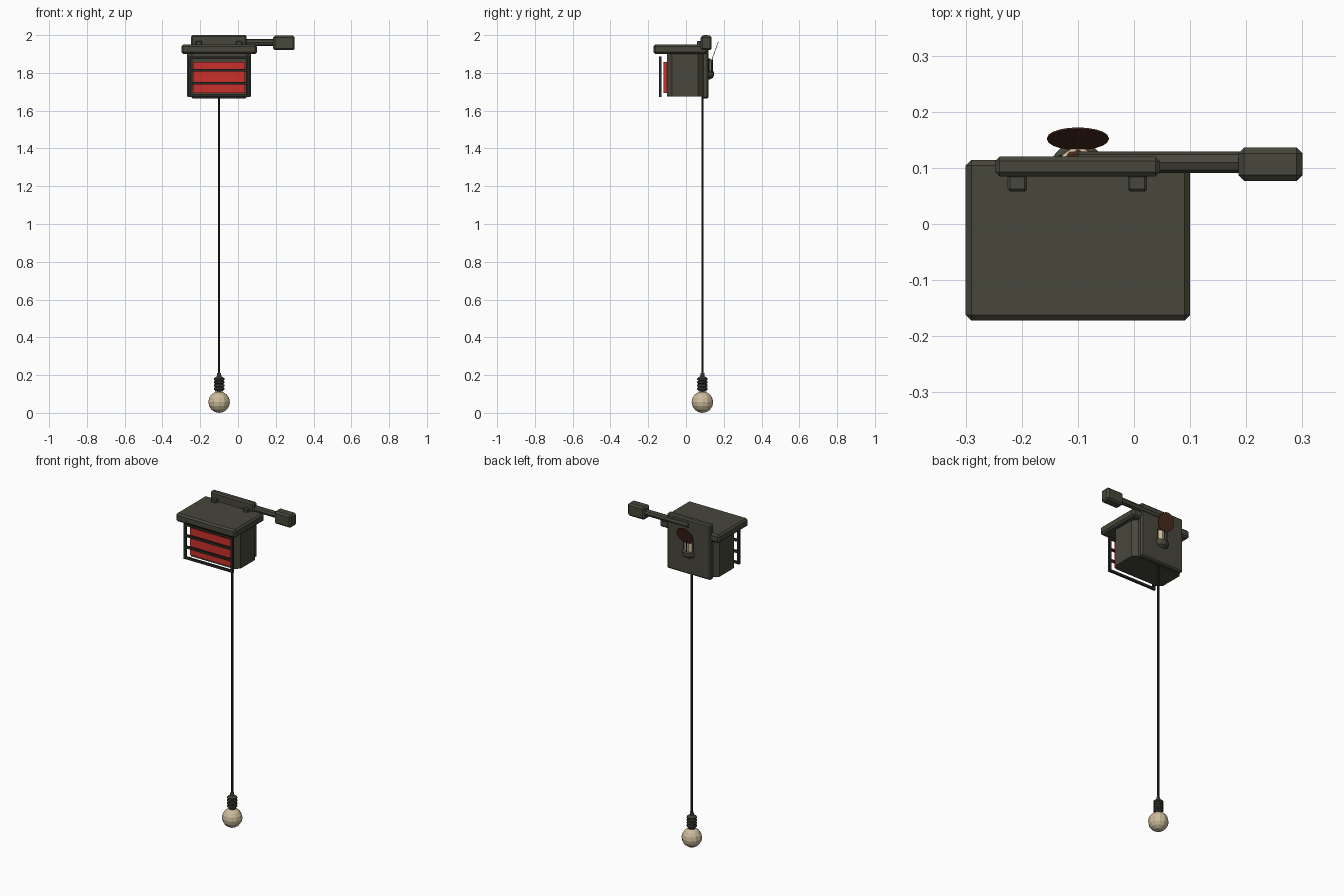
import bpy, bmesh, math
from mathutils import Matrix, Vector

cube = bpy.data.objects.get("Cube")
if cube:
    bpy.data.objects.remove(cube, do_unlink=True)


def material(name, rgb):
    m = bpy.data.materials.new(name)
    m.use_nodes = True
    m.diffuse_color = (*rgb, 1)
    m.node_tree.nodes["Principled BSDF"].inputs["Base Color"].default_value = (*rgb, 1)
    return m


OLIVE = material("olive metal", (0.065, 0.063, 0.045))
DARK = material("dark iron", (0.022, 0.024, 0.018))
SOCKET = material("grey green", (0.045, 0.05, 0.037))
RED = material("red", (0.6, 0.03, 0.024))
CREAM = material("cream", (0.6, 0.5, 0.33))
BROWN = material("dark brown", (0.07, 0.024, 0.014))


def finish(name, bm, mat):
    bmesh.ops.recalc_face_normals(bm, faces=bm.faces)
    mesh = bpy.data.meshes.new(name)
    bm.to_mesh(mesh)
    bm.free()
    mesh.materials.append(mat)
    ob = bpy.data.objects.new(name, mesh)
    bpy.context.collection.objects.link(ob)
    return ob


def box(name, x, y, z, mat, bevel=0.0, upright_only=False):
    """Box from (min, max) ranges, optionally chamfered."""
    bm = bmesh.new()
    bmesh.ops.create_cube(bm, size=1)
    for v in bm.verts:
        v.co = Vector([(r[0] + r[1]) / 2 + c * (r[1] - r[0]) for r, c in zip((x, y, z), v.co)])
    if bevel:
        edges = [e for e in bm.edges
                 if not upright_only or abs(e.verts[0].co.z - e.verts[1].co.z) > 0.01]
        bmesh.ops.bevel(bm, geom=edges, offset=bevel, segments=1, affect='EDGES')
    return finish(name, bm, mat)


def lathe(name, profile, centre, mat, sides=12):
    """Closed turned solid from (radius, z) pairs, bottom to top."""
    bm = bmesh.new()
    rings = []
    for r, z in profile:
        rings.append([bm.verts.new((centre[0] + r * math.cos(a), centre[1] + r * math.sin(a), z))
                      for a in (math.tau * i / sides for i in range(sides))])
    for lo, hi in zip(rings, rings[1:]):
        for i in range(sides):
            j = (i + 1) % sides
            bm.faces.new((lo[i], lo[j], hi[j], hi[i]))
    bm.faces.new(rings[0])
    bm.faces.new(rings[-1])
    return finish(name, bm, mat)


def rod(name, a, b, radius, mat, sides=8):
    a, b = Vector(a), Vector(b)
    turn = (b - a).to_track_quat('Z', 'Y').to_matrix().to_4x4()
    bm = bmesh.new()
    bmesh.ops.create_cone(bm, cap_ends=True, segments=sides, radius1=radius, radius2=radius,
                          depth=(b - a).length, matrix=Matrix.Translation((a + b) / 2) @ turn)
    return finish(name, bm, mat)


CX = -0.1       # centre line of the housing

# Housing, roof and back plate
box("housing", (-0.27, 0.07), (-0.1, 0.09), (1.675, 1.905), OLIVE, 0.026, True)
box("roof", (-0.3, 0.1), (-0.172, 0.114), (1.9, 1.95), OLIVE, 0.01)
box("back_plate", (-0.248, 0.046), (0.085, 0.12), (1.665, 2.0), OLIVE, 0.008)
for side, x in (("right", -0.208), ("left", 0.006)):
    box(side + "_roof_bracket", (x - 0.017, x + 0.017), (0.058, 0.088), (1.945, 1.968), OLIVE, 0.004)

# Red front panel with guard
box("red_panel", (-0.237, 0.037), (-0.12, -0.095), (1.693, 1.858), RED)
for side, x in (("right", -0.257), ("left", 0.057)):
    box(side + "_guard_post", (x - 0.007, x + 0.007), (-0.144, -0.131), (1.672, 1.888), DARK)
for i, z in enumerate((1.679, 1.745, 1.814, 1.881)):
    box(f"guard_bar_{i + 1}", (-0.257, 0.057), (-0.143, -0.132), (z - 0.007, z + 0.007), DARK)

# Side arm and counterweight
rod("side_arm", (CX, 0.11, 1.961), (0.2, 0.11, 1.961), 0.019, OLIVE)
box("arm_weight", (0.186, 0.3), (0.077, 0.136), (1.92, 1.997), OLIVE, 0.01)

# Rear lamp: cup, cream glass, wire ribs and tilted reflector
lamp = (CX, 0.103)
lathe("lamp_cup", [(0.022, 1.765), (0.04, 1.775), (0.046, 1.79), (0.046, 1.805), (0.038, 1.81)],
      lamp, OLIVE)
lathe("lamp_glass", [(0.034, 1.808), (0.034, 1.865), (0.028, 1.87)], lamp, CREAM, 10)
for i, ang in enumerate((30, 90, 150)):
    a = math.radians(ang)
    x, y = lamp[0] + 0.036 * math.cos(a), lamp[1] + 0.036 * math.sin(a)
    rod(f"lamp_rib_{i + 1}", (x, y, 1.805), (x, y, 1.872), 0.003, DARK, 6)
lathe("lamp_cap", [(0.03, 1.868), (0.022, 1.876)], lamp, BROWN)
mid = Vector((CX, 0.152, 1.912))
axis = Vector((0, 0.94, -0.34)).normalized()
rod("reflector", mid - axis * 0.0015, mid + axis * 0.0015, 0.055, BROWN, 20)

# Hanging cord with ribbed socket and bulb
drop = (CX, 0.087)
rod("cord", (*drop, 0.19), (*drop, 1.68), 0.006, DARK)
ribs = [(0.02, 0.112)]
for i in range(4):
    z = 0.12 + i * 0.017
    ribs += [(0.022, z), (0.028, z + 0.004), (0.028, z + 0.012), (0.022, z + 0.016)]
ribs += [(0.012, 0.194), (0.01, 0.21)]
lathe("bulb_socket", ribs, drop, SOCKET)
bm = bmesh.new()
bmesh.ops.create_uvsphere(bm, u_segments=12, v_segments=8, radius=0.057,
                          matrix=Matrix.Translation((*drop, 0.057)))
finish("bulb", bm, CREAM)
